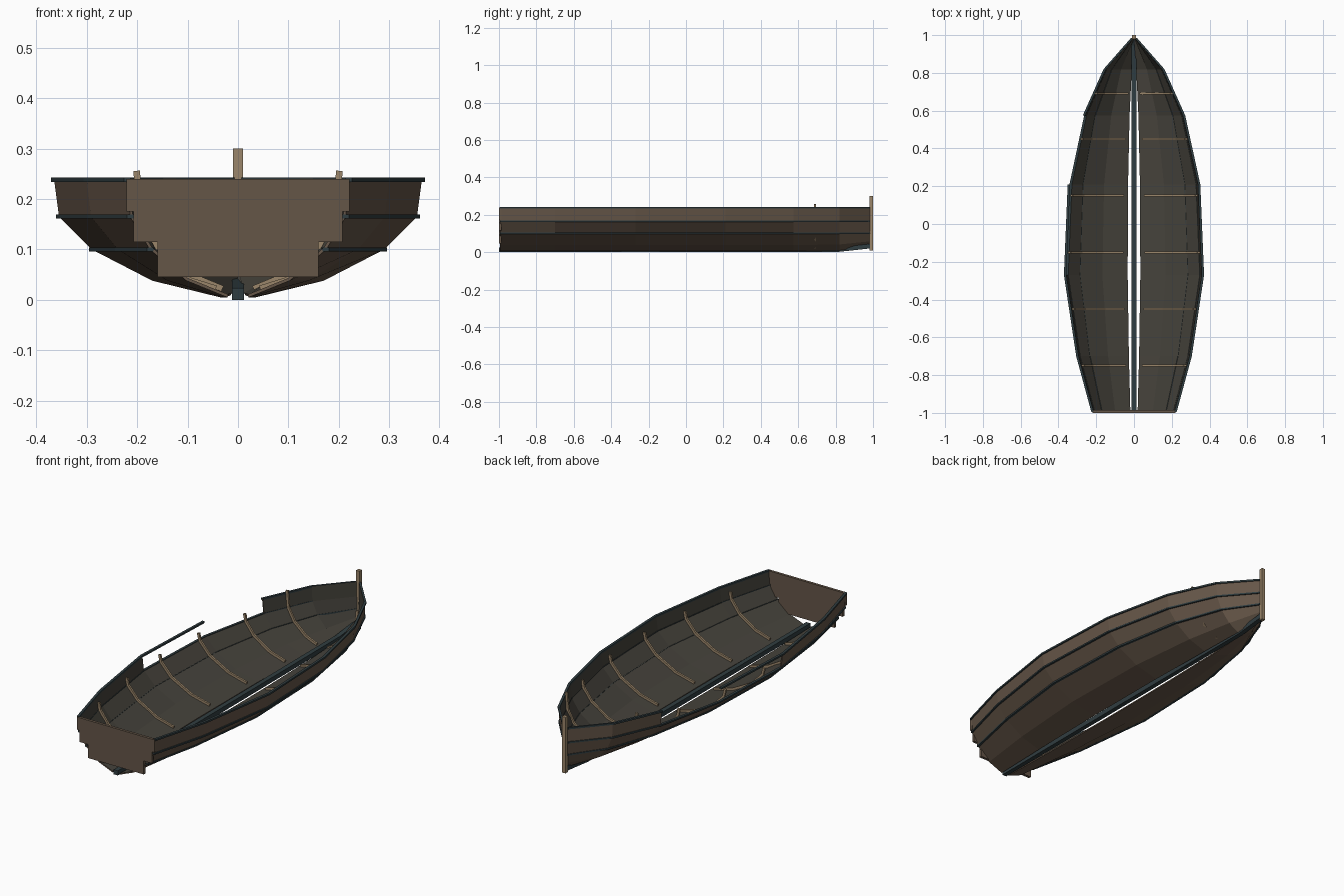
import bpy, bmesh
from mathutils import Vector

if "Cube" in bpy.data.objects:
    bpy.data.objects.remove(bpy.data.objects["Cube"])

def mat(name, rgb):
    m = bpy.data.materials.new(name)
    m.diffuse_color = (*rgb, 1)
    m.use_nodes = True
    m.node_tree.nodes["Principled BSDF"].inputs["Base Color"].default_value = m.diffuse_color
    return m

PLANK = mat("plank_brown", (0.13, 0.092, 0.064))
INNER = mat("inner_grey", (0.06, 0.055, 0.044))
LIGHT = mat("light_wood", (0.33, 0.24, 0.145))
TRIM = mat("dark_trim", (0.03, 0.047, 0.052))

# Stations along the boat: (y, half width at the rail)
ST = [(-0.995, 0.22), (-0.7, 0.30), (-0.27, 0.365), (0.21, 0.345),
      (0.575, 0.265), (0.82, 0.155), (0.985, 0.01)]
# Midship section: (x, z) from the keel gap up to the rail
SEC = [(0.035, 0.005), (0.17, 0.038), (0.29, 0.10), (0.355, 0.165), (0.365, 0.24)]
BOW_RISE = {5: (0.004, 0.003), 6: (0.03, 0.02)}

def finish(name, bm, *mats):
    me = bpy.data.meshes.new(name)
    bm.to_mesh(me)
    bm.free()
    for m in mats:
        me.materials.append(m)
    ob = bpy.data.objects.new(name, me)
    bpy.context.collection.objects.link(ob)
    return ob

def hull_point(i, j, side):
    y, w = ST[i]
    x, z = SEC[j]
    if i in BOW_RISE and j < 2:
        z += BOW_RISE[i][j]
    return Vector((side * x * w / 0.365, y, z))

def half_width(y):
    for (y0, w0), (y1, w1) in zip(ST, ST[1:]):
        if y0 <= y <= y1:
            return w0 + (w1 - w0) * (y - y0) / (y1 - y0)

def loft(name, rings, m):
    bm = bmesh.new()
    vs = [[bm.verts.new(p) for p in r] for r in rings]
    for a, b in zip(vs, vs[1:]):
        for k in range(4):
            n = (k + 1) % 4
            bm.faces.new((a[k], a[n], b[n], b[k]))
    bm.faces.new(vs[0])
    bm.faces.new(vs[-1])
    bmesh.ops.recalc_face_normals(bm, faces=bm.faces)
    return finish(name, bm, m)

def box(name, x, y0, y1, z0, z1, m):
    return loft(name, [[(-x, y, z0), (x, y, z0), (x, y, z1), (-x, y, z1)]
                       for y in (y0, y1)], m)

# Planked hull sides; the left top strake has a broken-out section
for side, label in ((1, "right"), (-1, "left")):
    bm = bmesh.new()
    g = [[bm.verts.new(hull_point(i, j, side)) for j in range(5)] for i in range(7)]
    for i in range(6):
        for j in range(4):
            if side < 0 and j == 3 and i in (2, 3):
                continue
            f = [g[i][j], g[i + 1][j], g[i + 1][j + 1], g[i][j + 1]]
            bm.faces.new(f if side > 0 else f[::-1])
    ob = finish("hull_" + label, bm, PLANK, INNER)
    s = ob.modifiers.new("thickness", 'SOLIDIFY')
    s.thickness = 0.006
    s.offset = -1
    s.material_offset = 1

    # Battens along the strake edges and the top rail
    for j, name, h in ((2, "lower_batten", 0.004), (3, "upper_batten", 0.004),
                       (4, "top_rail", 0.0045)):
        runs = [range(0, 7)]
        if side < 0 and j == 4:
            runs = [range(0, 4), range(4, 7)]      # missing length of rail
        for n, run in enumerate(runs):
            rings = []
            for i in run:
                p = hull_point(i, j, side)
                a, b = p.x - side * 0.007, p.x + side * 0.006
                z = p.z - (0.002 if j == 4 else 0)
                rings.append([(a, p.y, z - h), (b, p.y, z - h),
                              (b, p.y, z + h), (a, p.y, z + h)])
            loft(f"{name}_{label}_{n}", rings, TRIM)

    # Ribs bent to the inside of the planks
    for n, ry in enumerate((-0.75, -0.45, -0.15, 0.15, 0.45, 0.69)):
        k = half_width(ry) / 0.365
        top = (0.362, 0.255) if ry > 0.6 else (0.358, 0.205)
        path = [Vector((x * k, z)) for x, z in
                [(0.06, 0.012), (0.17, 0.039), (0.287, 0.10), (0.348, 0.165), top]]
        rings = []
        for i, p in enumerate(path):
            t = (path[min(i + 1, 4)] - path[max(i - 1, 0)]).normalized()
            nrm = Vector((-t.y, t.x))
            a, b = p + nrm * 0.004, p + nrm * 0.017
            rings.append([(side * q.x, ry + d, q.y) for q, d in
                          ((a, -0.005), (a, 0.005), (b, 0.005), (b, -0.005))])
        loft(f"rib_{label}_{n}", rings, LIGHT)

# Keel, rising a little at the bow
loft("keel", [[(-0.012, y, z), (0.012, y, z), (0.012, y, z + 0.024), (-0.012, y, z + 0.024)]
              for y, z in ((-1, 0), (0.82, 0.002), (0.985, 0.02))], TRIM)

# Stem post
box("stem_post", 0.01, 0.98, 1.0, 0.01, 0.30, LIGHT)

# Stepped transom boards
for n, (x, z0, z1) in enumerate(((0.16, 0.045, 0.115), (0.207, 0.115, 0.175),
                                 (0.221, 0.175, 0.24))):
    box(f"transom_board_{n}", x, -1.0, -0.986, z0, z1, PLANK)
